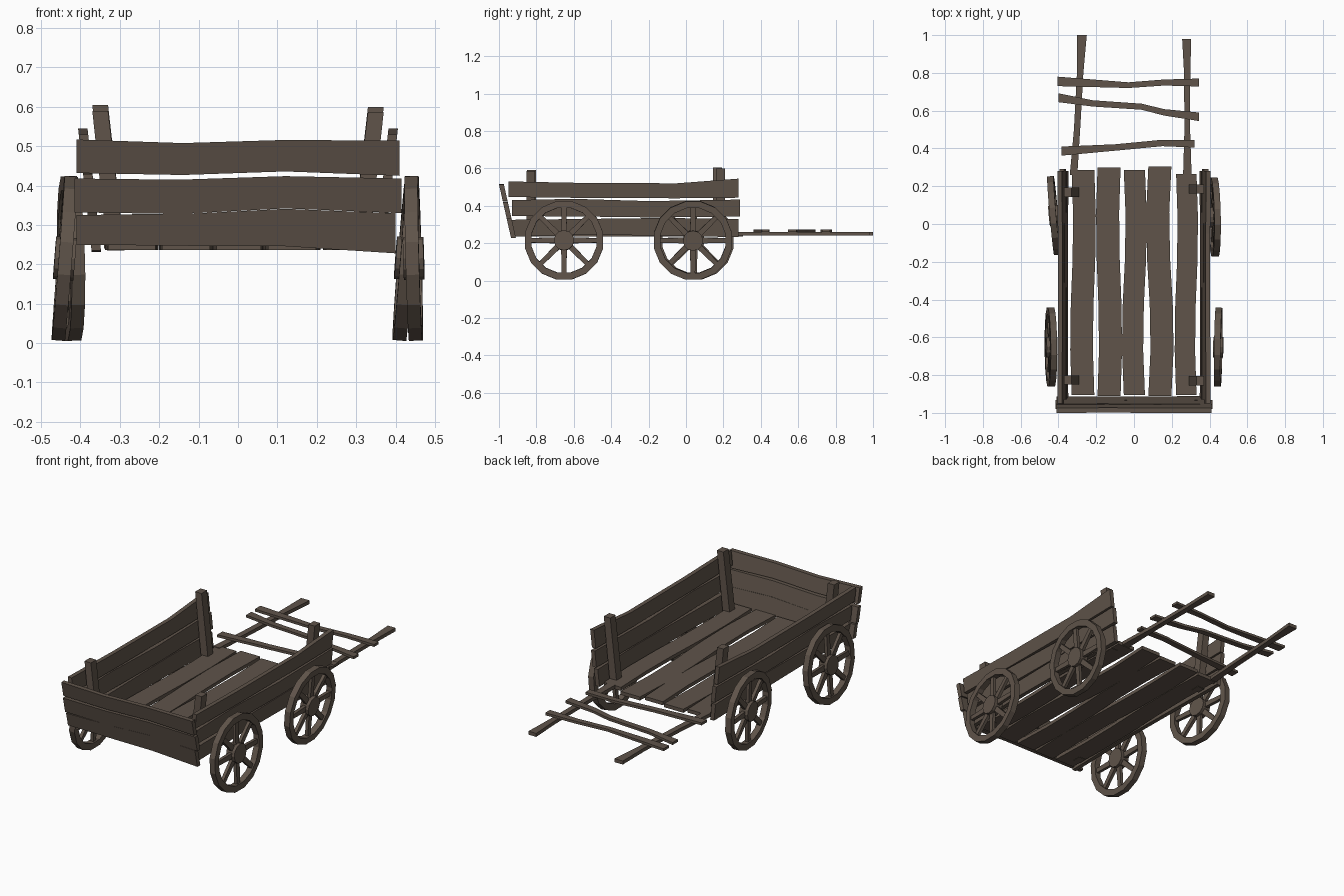
import bpy, bmesh, math
from mathutils import Vector, Matrix, Euler

if "Cube" in bpy.data.objects:
    bpy.data.objects.remove(bpy.data.objects["Cube"])

wood = bpy.data.materials.new("weathered brown wood")
wood.diffuse_color = (0.115, 0.088, 0.068, 1)
wood.use_nodes = True
wood.node_tree.nodes["Principled BSDF"].inputs["Base Color"].default_value = wood.diffuse_color


def finish(name, bm):
    bmesh.ops.recalc_face_normals(bm, faces=bm.faces)
    me = bpy.data.meshes.new(name)
    bm.to_mesh(me)
    bm.free()
    me.materials.append(wood)
    ob = bpy.data.objects.new(name, me)
    bpy.context.collection.objects.link(ob)
    return ob


def skin(bm, rings, closed=False):
    """Bridge successive four-cornered rings into a bar or a hoop."""
    vs = [[bm.verts.new(p) for p in r] for r in rings]
    pairs = list(zip(vs, vs[1:] + vs[:1])) if closed else list(zip(vs, vs[1:]))
    for a, b in pairs:
        for i in range(4):
            j = (i + 1) % 4
            bm.faces.new((a[i], a[j], b[j], b[i]))
    if not closed:
        bm.faces.new(vs[0])
        bm.faces.new(vs[-1])


def board(name, path, thick, place):
    """path: (distance along, low edge, high edge); place maps to space."""
    bm = bmesh.new()
    h = thick / 2
    skin(bm, [[place(u, lo, -h), place(u, hi, -h), place(u, hi, h), place(u, lo, h)]
              for u, lo, hi in path])
    return finish(name, bm)


# Floor boards: centre x, width, front end, back end, sideways bow
floor = [(-0.27, .12, -.905, .285, -.008), (-.132, .122, -.91, .30, .008),
         (0.002, .112, -.905, .285, -.010), (.137, .122, -.91, .305, .012),
         (.277, .108, -.905, .265, -.008)]
for i, (cx, w, y0, y1, bow) in enumerate(floor):
    pts = []
    for k in range(6):
        t = k / 5
        c = cx + bow * math.sin(t * math.pi * 2)
        pts.append((y0 + (y1 - y0) * t, c - w / 2, c + w / 2))
    board(f"floor_board_{i+1}", pts, .02, lambda u, v, t: Vector((u, v, t)).yxz + Vector((0, 0, .247)))

# Side boards, leaning outward, mirrored left and right
sides = [
    [(-.93, .235, .325), (-.5, .245, .33), (-.1, .24, .335), (.28, .232, .328)],
    [(-.93, .345, .43), (-.6, .343, .437), (-.2, .338, .425), (.29, .342, .433)],
    [(-.95, .447, .53), (-.55, .442, .522), (-.05, .44, .52), (.28, .443, .545)],
]
for s, side in ((-1, "left"), (1, "right")):
    for i, pts in enumerate(sides):
        board(f"{side}_side_board_{i+1}", pts, .024,
              lambda u, v, t: Vector((s * (.360 + (v - .235) * .11 + t), u, v)))

# Front boards, leaning forward
fronts = [
    [(-.41, .25, .325), (-.1, .247, .33), (.12, .246, .341), (.40, .228, .33)],
    [(-.415, .332, .418), (-.15, .328, .415), (.12, .342, .424), (.415, .33, .418)],
    [(-.41, .432, .517), (-.14, .427, .508), (.12, .436, .516), (.41, .425, .514)],
]
for i, pts in enumerate(fronts):
    board(f"front_board_{i+1}", pts, .026,
          lambda u, v, t: Vector((u, -.924 - (v - .235) * .225 + t, v)))

# Corner posts: side, y, top height
for s, y, top in ((-1, -.825, .59), (1, -.83, .587), (-1, .168, .605), (1, .185, .60)):
    board(f"{'front' if y < 0 else 'back'}_{'left' if s < 0 else 'right'}_post",
          [(.235, .288, .332), (top, .330, .370)], .048,
          lambda u, v, t: Vector((s * v, y + t, u)))

# Pulling shafts
flat = lambda z: (lambda u, v, t: Vector((v, u, z + t)))
board("left_shaft", [(.26, -.34, -.30), (.5, -.318, -.285), (.8, -.302, -.268), (1.0, -.303, -.25)], .02, flat(.25))
board("right_shaft", [(.26, .26, .305), (.5, .267, .297), (.8, .265, .298), (.98, .255, .303)], .02, flat(.25))

# Crossbars lying on the shafts: (x, low y, high y)
bars = [
    [(-.385, .362, .41), (-.1, .388, .422), (.15, .412, .446), (.32, .405, .445)],
    [(-.40, .645, .692), (-.22, .622, .655), (.04, .605, .637), (.16, .574, .608), (.345, .545, .59)],
    [(-.405, .73, .78), (-.03, .72, .75), (.16, .733, .765), (.345, .728, .77)],
]
for i, pts in enumerate(bars):
    board(f"crossbar_{i+1}", pts, .014, lambda u, v, t: Vector((u, v, .266 + t)))


def wheel(name, loc, lean, turn):
    bm = bmesh.new()
    n, R, r, h = 16, .213, .177, .017
    polar = lambda x, d, a: Vector((x, d * math.cos(a), d * math.sin(a)))
    # rim
    skin(bm, [[polar(x, d, a) for x, d in ((-h, r), (-h, R), (h, R), (h, r))]
              for a in (2 * math.pi * (k + .5) / n for k in range(n))], True)
    # spokes
    for k in range(8):
        rot = Matrix.Rotation(k * math.pi / 4, 3, 'X')
        skin(bm, [[rot @ Vector((x, y, z)) for x, y in
                   ((-.009, -w), (.009, -w), (.009, w), (-.009, w))]
                  for z, w in ((.03, .016), (.185, .012))])
    # hub
    bmesh.ops.create_cone(bm, cap_ends=True, segments=12, radius1=.054, radius2=.054,
                          depth=.052, matrix=Matrix.Rotation(math.pi / 2, 4, 'Y'))
    ob = finish(name, bm)
    ob.location = loc
    ob.rotation_euler = Euler((0, math.radians(lean), math.radians(turn)))


# Wonky wheels: lean tips the top sideways, turn swings the heading
wheel("front_left_wheel", (-.440, -.652, .215), 4.5, 0.5)
wheel("front_right_wheel", (.446, -.652, .215), -1.5, -1)
wheel("back_left_wheel", (-.424, .045, .215), -1.5, 5)
wheel("back_right_wheel", (.426, .037, .215), 4.5, 1)
